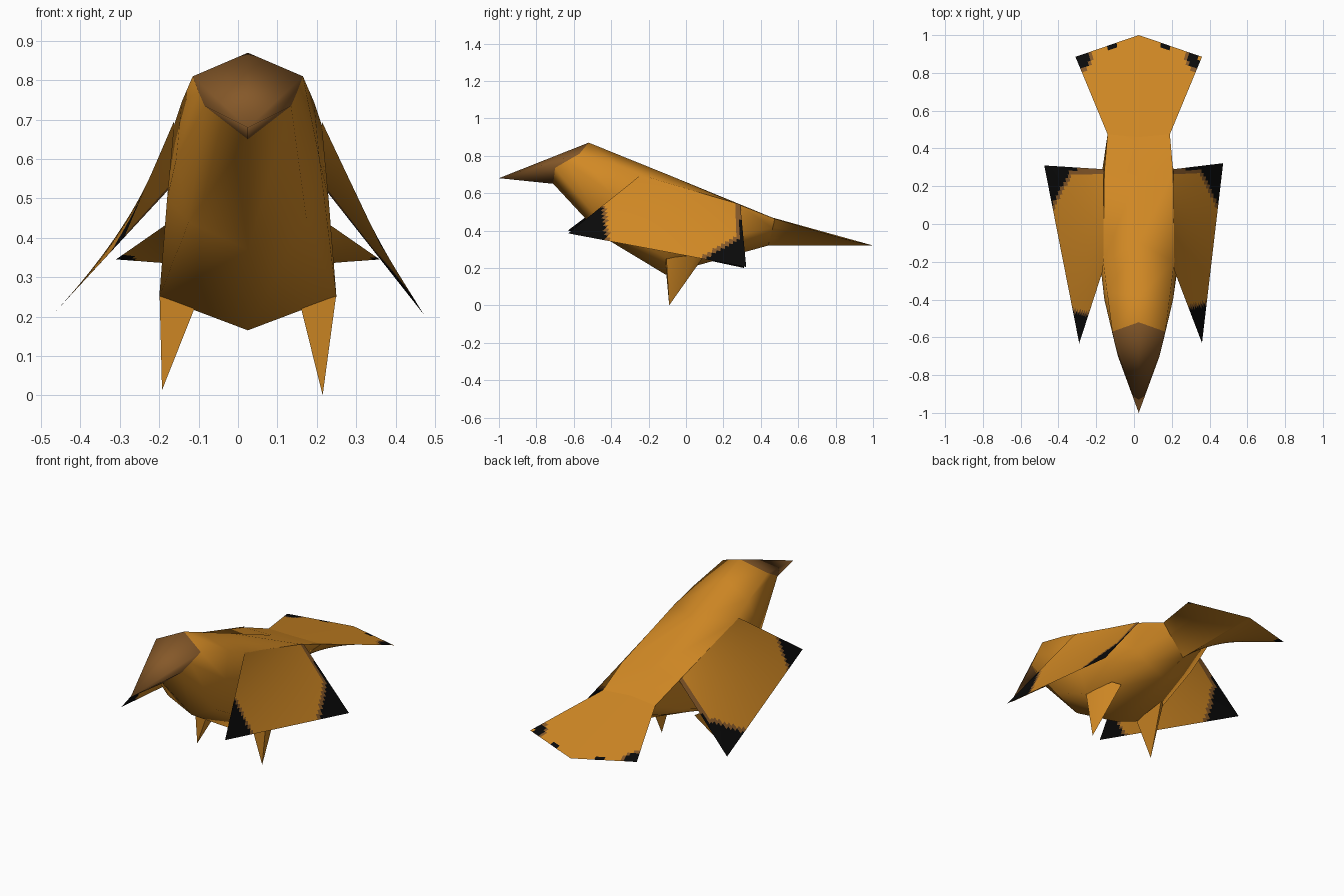
import bpy, bmesh, math
from mathutils import Vector as V

if "Cube" in bpy.data.objects:
    bpy.data.objects.remove(bpy.data.objects["Cube"])

CX = 0.025  # centre line of the body


def mat(name, col):
    m = bpy.data.materials.new(name)
    m.diffuse_color = (*col, 1)
    m.use_nodes = True
    m.node_tree.nodes["Principled BSDF"].inputs["Base Color"].default_value = m.diffuse_color
    return m


MATS = [mat("orange plumage", (0.64, 0.25, 0.018)),
        mat("brown", (0.235, 0.098, 0.022)),
        mat("black tips", (0.003, 0.003, 0.003))]


def patch(bm, a, d, b, c, n, rule):
    """Ruled quad a-d-c-b cut into n x n cells coloured by rule(point, u, v)."""
    a, b, c, d = V(a), V(b), V(c), V(d)

    def pt(u, v):
        return a.lerp(d, u).lerp(b.lerp(c, u), v)

    g = [[bm.verts.new(pt(i / n, j / n)) for j in range(n + 1)] for i in range(n + 1)]
    for i in range(n):
        for j in range(n):
            f = bm.faces.new((g[i][j], g[i + 1][j], g[i + 1][j + 1], g[i][j + 1]))
            f.material_index = rule(f.calc_center_median(), (i + .5) / n, (j + .5) / n)


def finish(bm, name, angle):
    bmesh.ops.remove_doubles(bm, verts=bm.verts, dist=0.0005)
    bmesh.ops.dissolve_degenerate(bm, edges=bm.edges, dist=0.0003)
    bmesh.ops.recalc_face_normals(bm, faces=bm.faces)
    me = bpy.data.meshes.new(name)
    bm.to_mesh(me)
    bm.free()
    for m in MATS:
        me.materials.append(m)
    me.shade_smooth()
    me.set_sharp_from_angle(angle=math.radians(angle))
    ob = bpy.data.objects.new(name, me)
    bpy.context.collection.objects.link(ob)
    return ob


def ring(half):
    """Half section (top to bottom) to a full mirrored ring."""
    pts = [V((CX + x, y, z)) for x, y, z in half]
    return pts + [V((CX - x, y, z)) for x, y, z in half[-2:0:-1]]


# Half sections: top, upper side, middle, lower side, bottom
beak_tip = [(0, -1, .68)] * 5
head = [(0, -.52, .87), (.14, -.57, .81), (.125, -.64, .77), (.11, -.70, .735), (0, -.71, .65)]
chest = [(0, -.38, .813), (.168, -.36, .745), (.182, -.40, .60), (.15, -.45, .44), (0, -.45, .37)]
belly = [(0, -.10, .70), (.188, -.20, .685), (.205, -.20, .50), (.225, -.10, .25), (0, -.11, .165)]
rump = [(0, .27, .548), (.182, .28, .54), (.195, .27, .375), (.11, .27, .322), (0, .27, .273)]
root = [(0, .46, .47), (.165, .475, .463), (.11, .463, .413), (.055, .452, .367), (0, .44, .32)]
tail_end = [(0, 1, .32), (.335, .885, .345), (.223, .923, .337), (.112, .962, .328), (0, 1, .32)]

# Body with brown head and beak
bm = bmesh.new()
secs = [beak_tip, head, chest, belly, rump, root]
rings = [[bm.verts.new(p) for p in ring(s)] for s in secs]
for k, (r0, r1) in enumerate(zip(rings, rings[1:])):
    for i in range(8):
        j = (i + 1) % 8
        f = bm.faces.new((r0[i], r0[j], r1[j], r1[i]))
        f.material_index = 1 if k == 0 else 0
finish(bm, "body", 75)


# Tail fan: a thin edge under a keel, black corners and small specks on top
def tail_top(p, u, v):
    x = abs(p.x - CX)
    d = math.hypot(x - .335, p.y - .885)
    edge = 1 - .343 * x - p.y
    if d < .075 or (edge < .03 and .12 < x < .17):
        return 2
    return 1 if d < .09 else 0


def tail_under(p, u, v):
    return 2 if math.hypot(p.x - CX + .335, p.y - .885) < .05 else 0


bm = bmesh.new()
r0, r1 = ring(root), ring(tail_end)
for i in range(8):
    j = (i + 1) % 8
    patch(bm, r0[i], r0[j], r1[i], r1[j], 20, tail_top if i in (0, 7) else tail_under)
finish(bm, "tail", 75)


# Wings: thin twisted sheets with black tips, edged in brown
def wing(name, front_root, front_tip, rear_tip, rear_root, tip_y):
    def rule(p, u, v):
        front = p.y - tip_y - .05 * (v - .5)
        rear = (.32 - p.y) - (.03 + .19 * max(0, (v - .55) / .45))
        if front < 0 or rear < 0:
            return 2
        return 1 if front < .015 or rear < .03 else 0

    bm = bmesh.new()
    patch(bm, front_root, rear_root, front_tip, rear_tip, 40, rule)
    finish(bm, name, 180)


wing("right_wing", (.213, -.245, .695), (.36, -.63, .385), (.472, .322, .205), (.208, .29, .54), -.45)
wing("left_wing", (-.163, -.24, .695), (-.29, -.632, .40), (-.475, .31, .20), (-.16, .29, .54), -.49)

# Pointed legs
for name, s, foot in (("right_leg", 1, (.215, -.09, 0)), ("left_leg", -1, (-.193, -.09, .013))):
    bm = bmesh.new()
    base = [(.135, -.11, .222), (.224, -.105, .252), (.18, .06, .272), (.14, .09, .255)]
    top = [bm.verts.new((CX + s * x, y, z)) for x, y, z in base]
    tip = bm.verts.new(foot)
    for i in range(4):
        bm.faces.new((top[i], top[(i + 1) % 4], tip))
    bm.faces.new(top)
    finish(bm, name, 75)
